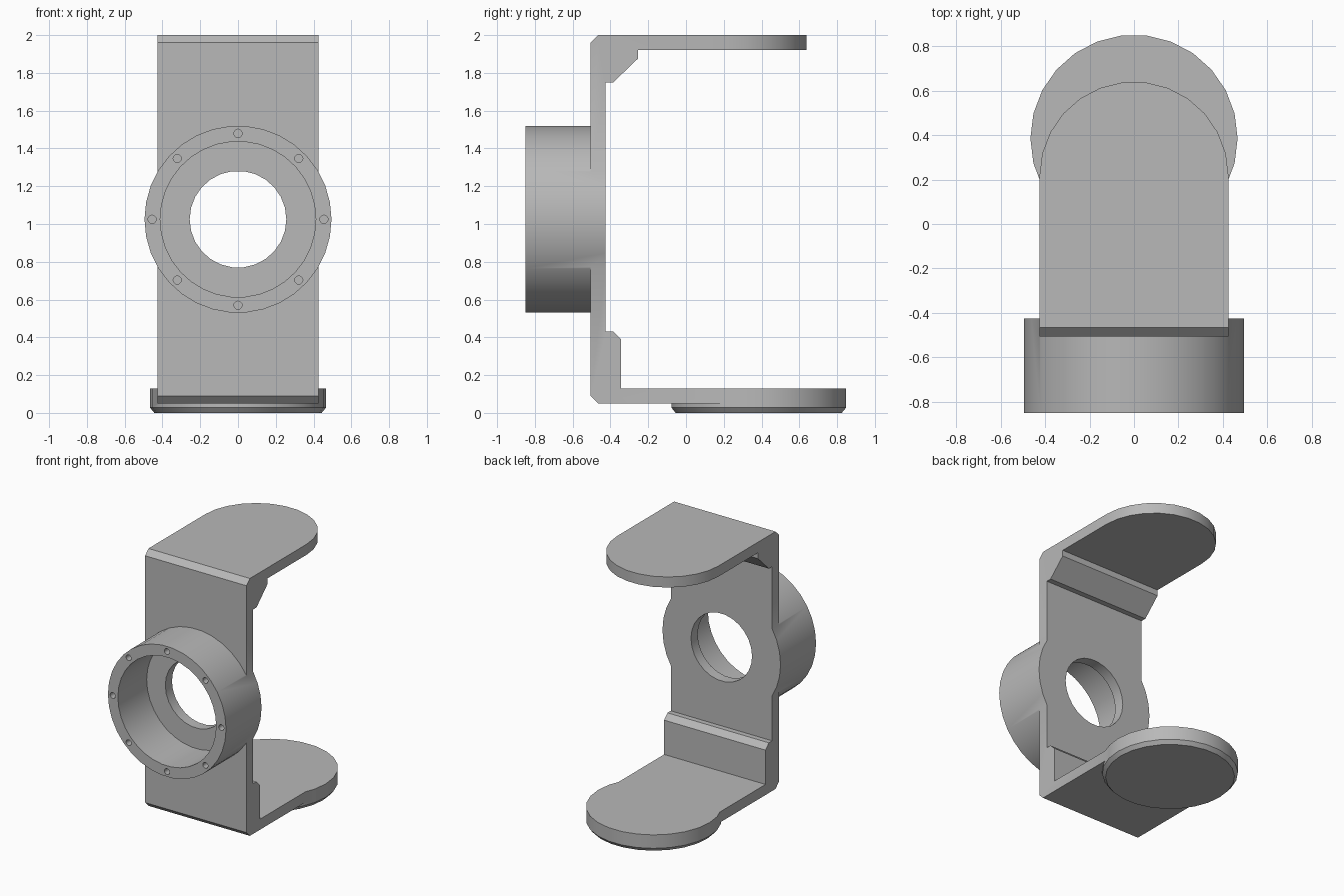
import bpy
import bmesh
from math import pi, sin, cos, radians
from mathutils import Matrix, Vector

cube = bpy.data.objects.get("Cube")
if cube:
    bpy.data.objects.remove(cube, do_unlink=True)

grey = bpy.data.materials.new("plain_grey")
grey.use_nodes = True
COLOUR = (0.48, 0.48, 0.48, 1)
grey.diffuse_color = COLOUR
grey.node_tree.nodes["Principled BSDF"].inputs["Base Color"].default_value = COLOUR

HALF = 0.425      # half width of the bracket
AXIS_Z = 1.025    # height of the housing axis


def finish(name, bm):
    bmesh.ops.recalc_face_normals(bm, faces=bm.faces)
    mesh = bpy.data.meshes.new(name)
    bm.to_mesh(mesh)
    bm.free()
    mesh.materials.append(grey)
    obj = bpy.data.objects.new(name, mesh)
    bpy.context.collection.objects.link(obj)
    return obj


def prism(name, points, depth):
    """Extrude a closed outline of 3D points along the depth vector."""
    bm = bmesh.new()
    face = bm.faces.new([bm.verts.new(p) for p in points])
    out = bmesh.ops.extrude_face_region(bm, geom=[face])
    verts = [v for v in out["geom"] if isinstance(v, bmesh.types.BMVert)]
    bmesh.ops.translate(bm, verts=verts, vec=Vector(depth))
    return finish(name, bm)


def barrel(name, radius, y0, y1, x=0, z=AXIS_Z, sides=26):
    """Cylinder lying along y."""
    ring = [(x + radius * cos(2 * pi * i / sides), y0,
             z + radius * sin(2 * pi * i / sides)) for i in range(sides)]
    return prism(name, ring, (0, y1 - y0, 0))


def boolean(target, tool, operation):
    mod = target.modifiers.new(operation, 'BOOLEAN')
    mod.operation = operation
    mod.solver = 'EXACT'
    mod.object = tool
    bpy.context.view_layer.objects.active = target
    bpy.ops.object.modifier_apply(modifier=mod.name)
    bpy.data.objects.remove(tool, do_unlink=True)


# C-shaped frame: back plate, two arms and the corner gussets
side = [(-0.505, 0.09), (-0.465, 0.05), (0.3, 0.05), (0.3, 0.13),
        (-0.345, 0.13), (-0.345, 0.39), (-0.385, 0.43), (-0.425, 0.43),
        (-0.425, 1.75), (-0.385, 1.75), (-0.255, 1.875), (-0.255, 1.92),
        (0.215, 1.92), (0.215, 2.0), (-0.465, 2.0), (-0.505, 1.96)]
bracket = prism("bracket", [(-HALF, y, z) for y, z in side], (2 * HALF, 0, 0))

# Rounded end of the upper arm
arc = [(HALF * cos(pi * i / 13), 0.215 + HALF * sin(pi * i / 13), 1.92)
       for i in range(14)]
boolean(bracket, prism("upper_arm_end", arc, (0, 0, 0.08)), 'UNION')

# Round pad on the lower arm, with a chamfered underside
bm = bmesh.new()
rings = []
for radius, z in ((0.443, 0.0), (0.466, 0.028), (0.466, 0.13)):
    rings.append([bm.verts.new((radius * cos(2 * pi * i / 26),
                                0.385 + radius * sin(2 * pi * i / 26), z))
                  for i in range(26)])
for low, high in zip(rings, rings[1:]):
    for i in range(26):
        j = (i + 1) % 26
        bm.faces.new((low[i], low[j], high[j], high[i]))
bm.faces.new(rings[0])
bm.faces.new(rings[-1])
boolean(bracket, finish("lower_pad", bm), 'UNION')

# Bearing housing with its recess and through hole
boolean(bracket, barrel("housing", 0.495, -0.85, -0.425, sides=34), 'UNION')
boolean(bracket, barrel("recess", 0.412, -0.95, -0.505, sides=34), 'DIFFERENCE')
boolean(bracket, barrel("through_hole", 0.256, -0.7, -0.2), 'DIFFERENCE')

# Ring of screw holes in the housing rim
for i in range(8):
    a = i * pi / 4
    hole = barrel("screw_hole", 0.022, -0.95, -0.74, 0.455 * cos(a),
                  AXIS_Z + 0.455 * sin(a), sides=12)
    boolean(bracket, hole, 'DIFFERENCE')

bpy.ops.object.select_all(action='DESELECT')
bracket.select_set(True)
bpy.context.view_layer.objects.active = bracket
bpy.ops.object.shade_smooth_by_angle(angle=radians(32))
